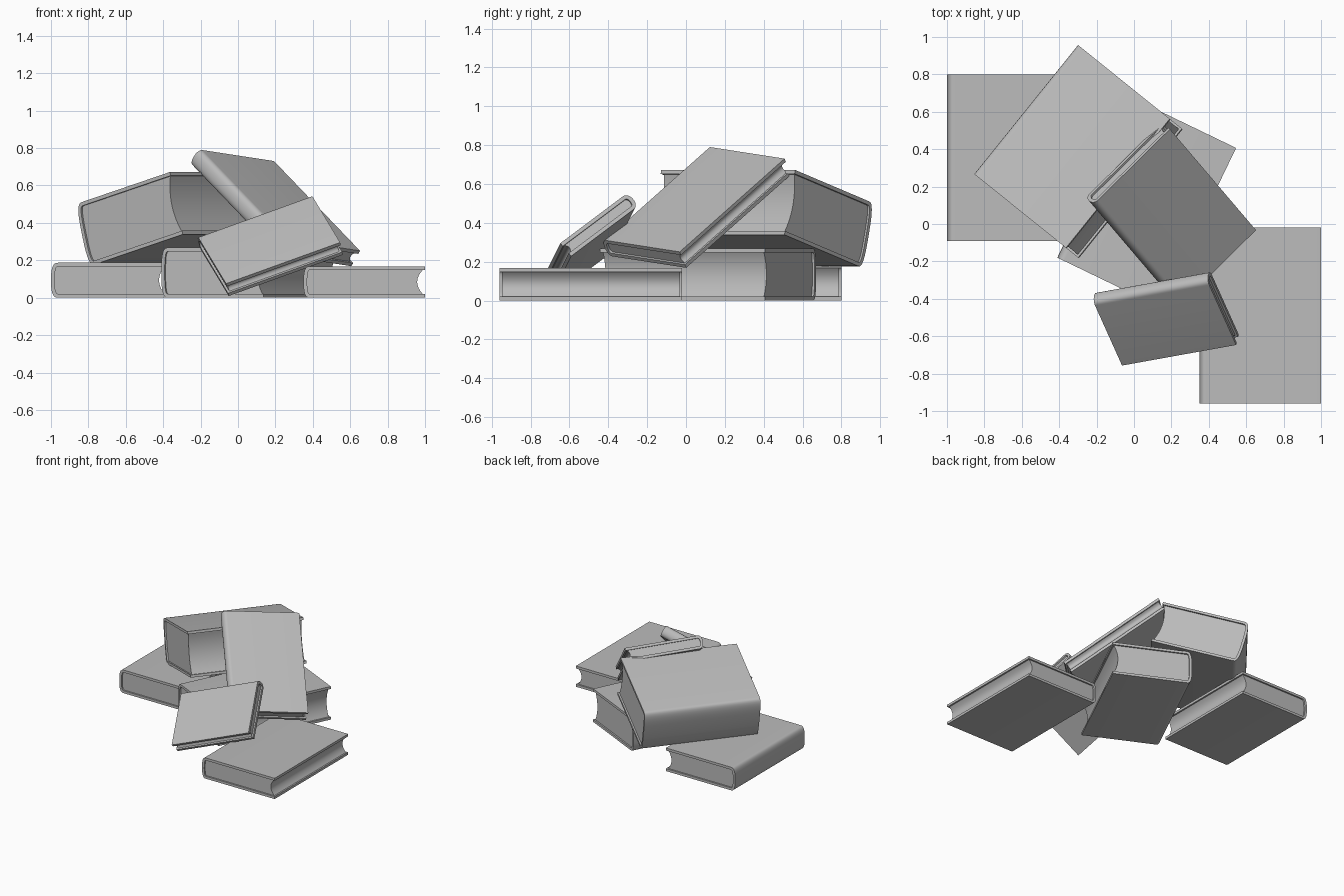
import bpy, bmesh, math
from mathutils import Vector

cube = bpy.data.objects.get("Cube")
if cube:
    bpy.data.objects.remove(cube, do_unlink=True)

grey = bpy.data.materials.new("plain grey")
grey.use_nodes = True
colour = (0.5, 0.5, 0.5, 1)
grey.diffuse_color = colour
grey.node_tree.nodes["Principled BSDF"].inputs["Base Color"].default_value = colour

BOARD = 0.02      # cover thickness
MARGIN = 0.012    # how far covers overhang the pages
STEPS = 16


def spine_path(thick, depth, power, inset=0.0):
    """Rounded spine from the top cover round to the bottom cover."""
    half = thick / 2
    pts = []
    for i in range(STEPS + 1):
        a = math.pi * i / STEPS
        c, s = math.cos(a), math.sin(a)
        x = depth - (depth - inset) * abs(s) ** (2 / power)
        z = math.copysign(abs(c) ** (2 / power), c) * (half - inset) - half
        pts.append((x, z))
    return pts


def extruded(name, bm, start, length, place):
    """Extrude a flat section along the book and move it into place."""
    res = bmesh.ops.extrude_face_region(bm, geom=bm.faces[:])
    moved = [g for g in res["geom"] if isinstance(g, bmesh.types.BMVert)]
    bmesh.ops.translate(bm, verts=moved, vec=(0, length, 0))
    for v in bm.verts:
        v.co = place(v.co.x, v.co.y + start, v.co.z)
    bmesh.ops.recalc_face_normals(bm, faces=bm.faces[:])
    mesh = bpy.data.meshes.new(name)
    bm.to_mesh(mesh)
    bm.free()
    mesh.materials.append(grey)
    obj = bpy.data.objects.new(name, mesh)
    bpy.context.collection.objects.link(obj)
    bpy.ops.object.select_all(action="DESELECT")
    obj.select_set(True)
    bpy.context.view_layer.objects.active = obj
    bpy.ops.object.shade_smooth_by_angle(angle=math.radians(35))


def book(name, spine_a, spine_b, fore, thick, depth, power):
    """Corners lie on the top cover: both spine ends, and the fore edge beside the first."""
    a = Vector(spine_a)
    along, across = Vector(spine_b) - a, Vector(fore) - a
    length, width = along.length, across.length
    v = along.normalized()
    u = (across - v * across.dot(v)).normalized()
    n = u.cross(v)
    if n.z < 0:
        n = -n

    def place(x, y, z):
        return a + u * x + v * y + n * z

    # cover: a C-shaped strip
    outer = [(width, 0)] + spine_path(thick, depth, power) + [(width, -thick)]
    inner = ([(width, -BOARD)] + spine_path(thick, depth, power, BOARD)
             + [(width, BOARD - thick)])
    bm = bmesh.new()
    rows = [[bm.verts.new((x, 0, z)) for x, z in path] for path in (outer, inner)]
    for i in range(len(outer) - 1):
        bm.faces.new((rows[0][i], rows[0][i + 1], rows[1][i + 1], rows[1][i]))
    extruded(name + "_cover", bm, 0, length, place)

    # pages: a block with a hollow fore edge
    section = spine_path(thick, depth, power, BOARD)
    inner_half = thick / 2 - BOARD
    hollow = min(0.03, inner_half * 0.6)
    for i in range(STEPS + 1):
        t = 2 * i / STEPS - 1
        section.append((width - MARGIN - hollow * (1 - t * t), t * inner_half - thick / 2))
    bm = bmesh.new()
    bm.faces.new([bm.verts.new((x, 0, z)) for x, z in section])
    extruded(name + "_pages", bm, MARGIN, length - 2 * MARGIN, place)


# books lying flat
book("left_flat_book", (-1, -.09, .187), (-1, .80, .187), (-.38, -.09, .187), .187, .04, 2.8)
book("right_flat_book", (.35, -.96, .168), (.35, -.02, .168), (1, -.96, .168), .168, .035, 2.8)
book("middle_flat_book", (-.41, -.18, .268), (0, .67, .268), (.14, -.435, .268), .268, .04, 3)
# thick book resting on the flat ones
book("thick_tilted_book", (-.868, .278, .50), (-.313, .968, .50), (-.362, -.125, .672),
     .345, .045, 3)
# books leaning on the pile
book("leaning_book", (-.215, .105, .793), (.245, -.435, .313), (.19, .51, .733), .1, .035, 2.2)
book("small_leaning_book", (-.22, -.41, .335), (.39, -.30, .555), (-.065, -.757, .075),
     .088, .035, 2.2)
